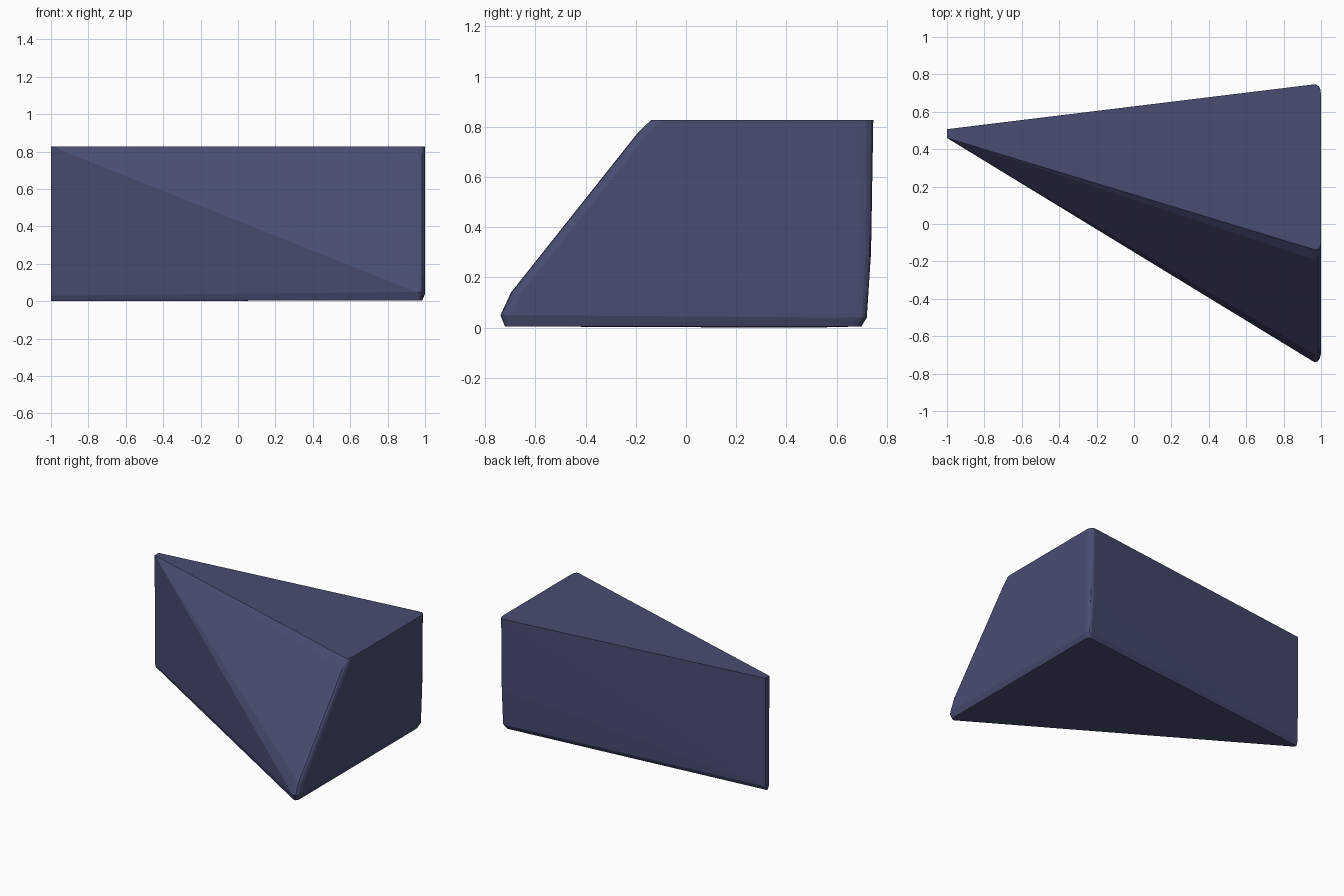
import bpy, bmesh
from mathutils import Vector

if "Cube" in bpy.data.objects:
    bpy.data.objects.remove(bpy.data.objects["Cube"])


def rounded_corner(z, a, c, b, steps=4):
    """Points along a small curve from a to b, pulled towards corner c."""
    a, c, b = Vector((*a, z)), Vector((*c, z)), Vector((*b, z))
    return [a * (1 - t) ** 2 + c * 2 * t * (1 - t) + b * t * t
            for t in (i / steps for i in range(steps + 1))]


points = []
# back right corner, rounding in towards the base
points += rounded_corner(0.828, (0.95, 0.745), (1.0, 0.757), (1.0, 0.69))
points += rounded_corner(0.30, (0.95, 0.735), (1.0, 0.748), (1.0, 0.69))
points += rounded_corner(0.04, (0.95, 0.718), (1.0, 0.730), (1.0, 0.68))
points += rounded_corner(0.005, (0.94, 0.695), (0.985, 0.71), (0.985, 0.66))
# leaning front right corner
points += rounded_corner(0.828, (0.95, -0.13), (0.995, -0.157), (1.0, -0.10))
points += rounded_corner(0.775, (0.95, -0.185), (0.99, -0.212), (1.0, -0.15))
points += rounded_corner(0.14, (0.95, -0.69), (0.99, -0.715), (1.0, -0.655))
points += rounded_corner(0.05, (0.95, -0.73), (0.99, -0.76), (1.0, -0.69))
points += rounded_corner(0.005, (0.94, -0.71), (0.985, -0.745), (0.985, -0.68))
# narrow left end
for z, y0, y1 in ((0.828, 0.460, 0.507), (0.03, 0.463, 0.503), (0.0, 0.475, 0.49)):
    points += [Vector((-1, y0, z)), Vector((-1, y1, z))]

# wedge: hull over the corner sections
bm = bmesh.new()
for p in points:
    bm.verts.new(p)
hull = bmesh.ops.convex_hull(bm, input=bm.verts)
loose = [v for v in bm.verts if not v.link_faces]
bmesh.ops.delete(bm, geom=loose, context='VERTS')
bmesh.ops.recalc_face_normals(bm, faces=bm.faces)
mesh = bpy.data.meshes.new("wedge_block")
bm.to_mesh(mesh)
bm.free()
wedge = bpy.data.objects.new("wedge_block", mesh)
bpy.context.collection.objects.link(wedge)

# dark slate blue
mat = bpy.data.materials.new("slate_blue")
mat.diffuse_color = (0.065, 0.075, 0.17, 1)
mat.use_nodes = True
mat.node_tree.nodes["Principled BSDF"].inputs["Base Color"].default_value = mat.diffuse_color
mesh.materials.append(mat)
